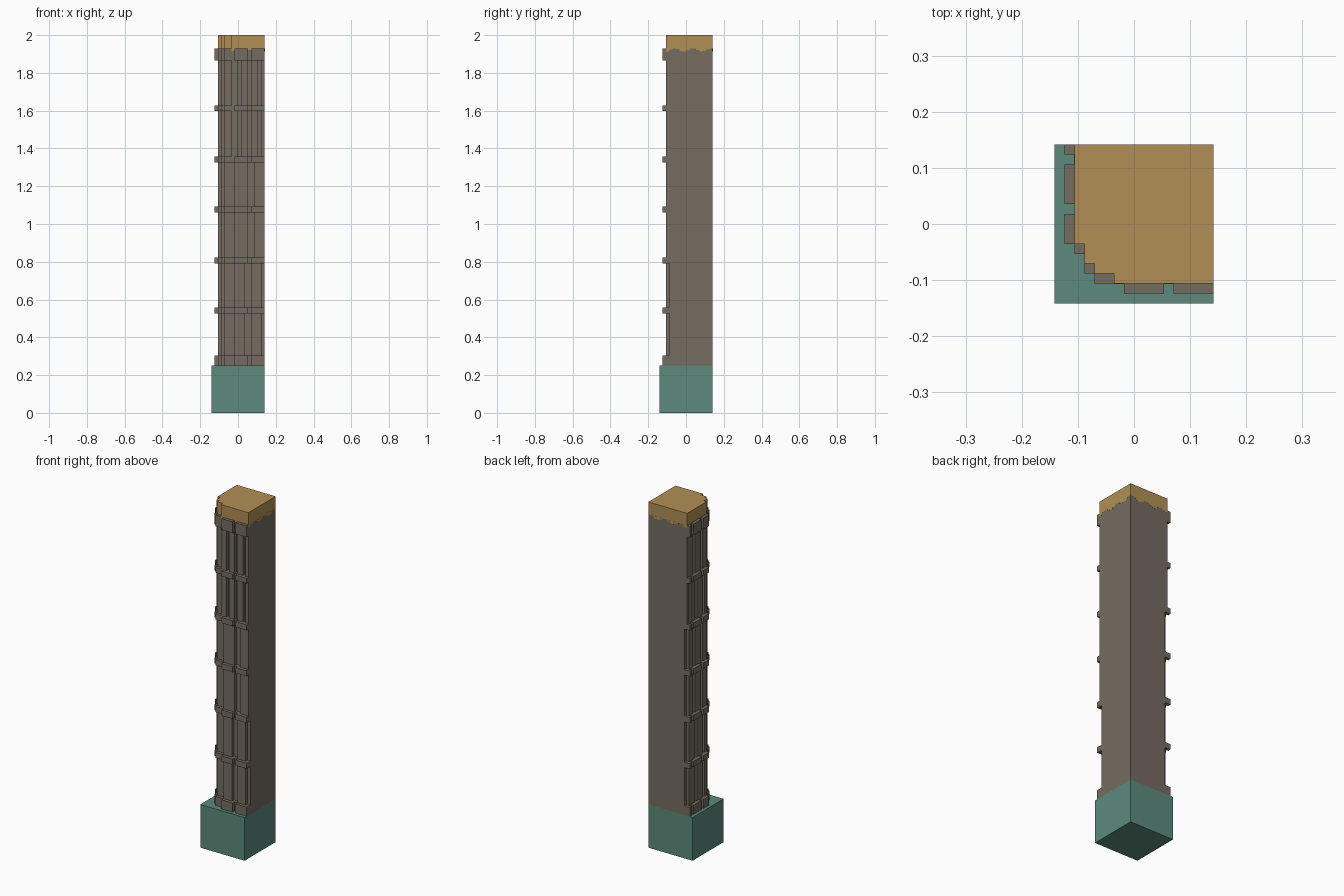
import bpy, bmesh, math

cube = bpy.data.objects.get("Cube")
if cube:
    bpy.data.objects.remove(cube, do_unlink=True)

U = 2 / 113          # one block of the stepped grid
N = 16               # blocks across the footprint


def material(name, rgb):
    m = bpy.data.materials.new(name)
    m.use_nodes = True
    m.diffuse_color = (*rgb, 1)
    m.node_tree.nodes["Principled BSDF"].inputs["Base Color"].default_value = (*rgb, 1)
    return m


TEAL = material("teal stone", (0.109, 0.254, 0.205))
BROWN = material("brown stone", (0.178, 0.150, 0.117))
GOLD = material("golden stone", (0.445, 0.275, 0.090))


def prism(bm, outline, z0, z1):
    """Extrude an outline given in grid blocks from z0 to z1."""
    verts = [bm.verts.new(((x - N / 2) * U, (y - N / 2) * U, z0)) for x, y in outline]
    face = bm.faces.new(verts)
    new = bmesh.ops.extrude_face_region(bm, geom=[face])["geom"]
    for v in new:
        if isinstance(v, bmesh.types.BMVert):
            v.co.z = z1


def box(bm, x0, x1, y0, y1, z0, z1):
    prism(bm, [(x0, y0), (x1, y0), (x1, y1), (x0, y1)], z0, z1)


def finish(bm, name, mat):
    bmesh.ops.dissolve_limit(bm, angle_limit=0.01, verts=bm.verts[:], edges=bm.edges[:])
    bmesh.ops.recalc_face_normals(bm, faces=bm.faces[:])
    mesh = bpy.data.meshes.new(name)
    bm.to_mesh(mesh)
    bm.free()
    mesh.materials.append(mat)
    obj = bpy.data.objects.new(name, mesh)
    bpy.context.collection.objects.link(obj)
    return obj


def quarter_outline(front_grooves=(), side_grooves=()):
    """Stepped quarter round, with one-block grooves on the front and -x side."""
    pts = [(N, N)]
    for j in range(N - 1, 5, -1):
        left = 3 if j in side_grooves else 2
        pts += [(left, j + 1), (left, j)]
    corner = {2: 6, 3: 4, 4: 3, 5: 3}
    for i in range(2, N):
        depth = corner.get(i, 2) + (i in front_grooves)
        pts += [(i, depth), (i + 1, depth)]
    return [p for k, p in enumerate(pts) if p != pts[k - 1]]


# Square plinth
bm = bmesh.new()
box(bm, 0, N, 0, N, 0, 0.25)
finish(bm, "plinth", TEAL)

# Shaft: plain slices behind the bands, grooved slices between them
bands = [(0.25, 0.303), (0.525, 0.557), (0.79, 0.823), (1.06, 1.092),
         (1.326, 1.358), (1.597, 1.627), (1.865, 1.93)]
low = ((6, 10, 11, 15), (7, 11, 15))
middle = ((6, 11, 12), (8, 12, 15))
high = ((8, 11, 14), (7, 11, 14))
grooves = [low, low, middle, middle, high, ((8, 11, 14), (8, 12))]
for n, (z0, z1) in enumerate(bands):
    bm = bmesh.new()
    prism(bm, quarter_outline(), z0, z1)
    finish(bm, f"shaft_collar_{n + 1}", BROWN)
for n, (front, side) in enumerate(grooves):
    bm = bmesh.new()
    prism(bm, quarter_outline(front, side), bands[n][1], bands[n + 1][0])
    finish(bm, f"shaft_panel_{n + 1}", BROWN)

# Raised band blocks wrapping the rounded corner
blocks = [(1, 2, 15, 16), (1, 2, 10, 14), (1, 2, 6, 9), (2, 3, 5, 6), (3, 4, 3, 4),
          (4, 6, 2, 3), (7, 11, 1, 2), (12, 16, 1, 2)]
for n, (z0, z1) in enumerate(bands):
    bm = bmesh.new()
    for block in blocks:
        box(bm, *block, z0, z1)
    finish(bm, f"band_{n + 1}", BROWN)

# Golden cap
TOP = bands[-1][1]
bm = bmesh.new()
prism(bm, quarter_outline(), TOP, 2.0)
finish(bm, "cap", GOLD)

# Wavy lower edge of the cap, as thin plates on the four sides
bm = bmesh.new()
T = 0.06
for k in range(2, N):
    drop = TOP - 0.009 * (1 + math.sin(k * 1.15))
    if TOP - drop < 0.002:
        continue
    box(bm, N - T, N + T / 2, k, k + 1, drop, TOP)
    box(bm, k, k + 1, N - T, N + T / 2, drop, TOP)
    if k > 5:
        box(bm, k, k + 1, 2 - T / 2, 2 + T, drop, TOP)
        box(bm, 2 - T / 2, 2 + T, k, k + 1, drop, TOP)
finish(bm, "cap_edge", GOLD)
